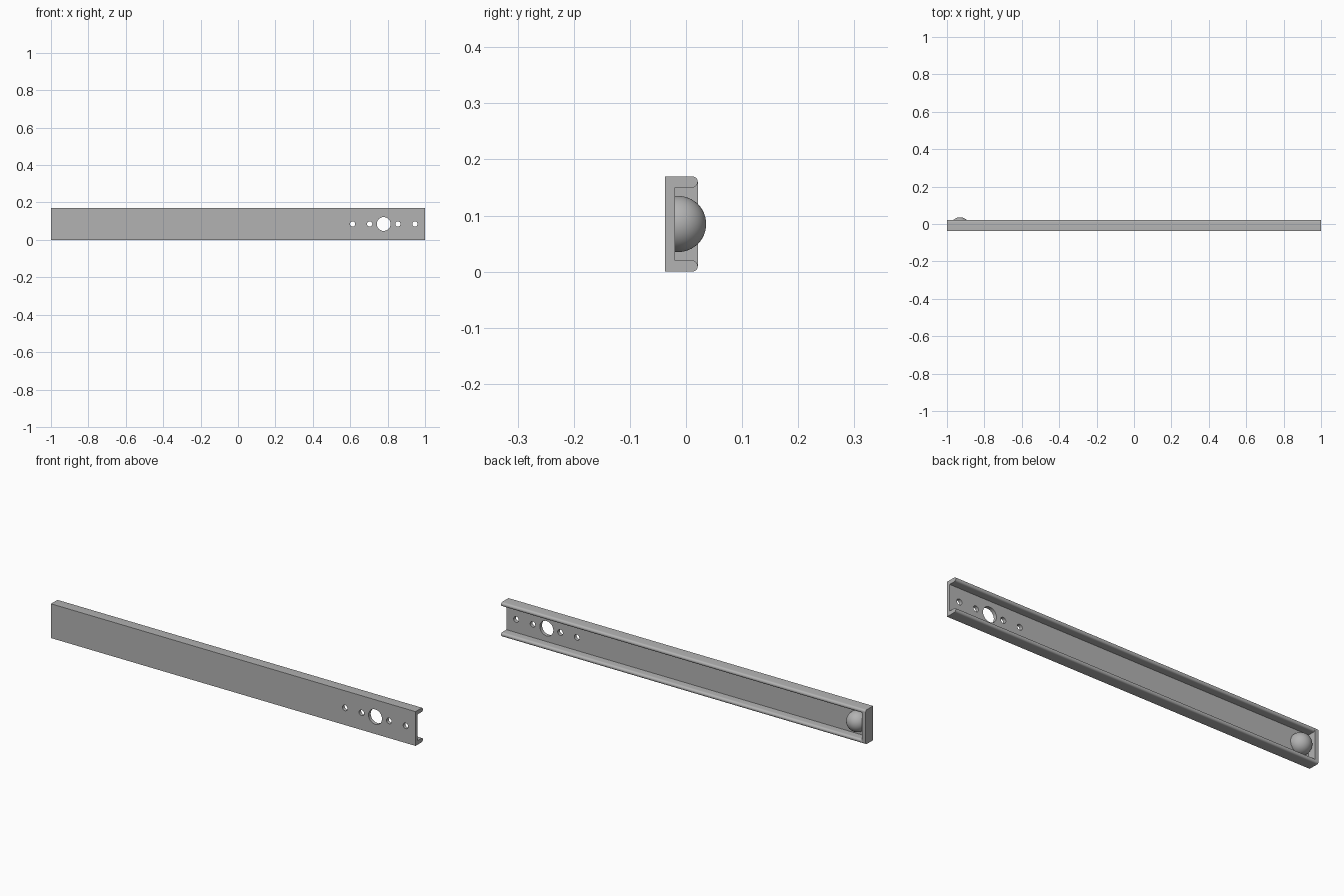
import bpy, bmesh, math
from mathutils import Matrix, Vector

cube = bpy.data.objects.get("Cube")
if cube:
    bpy.data.objects.remove(cube, do_unlink=True)

FRONT, WEB, BACK = -0.037, -0.02, 0.021   # depth of front face, web and lips
HEIGHT, WALL, MID = 0.17, 0.02, 0.085

grey = bpy.data.materials.new("steel_grey")
grey.use_nodes = True
colour = (0.45, 0.45, 0.45, 1)
grey.diffuse_color = colour
grey.node_tree.nodes["Principled BSDF"].inputs["Base Color"].default_value = colour


def make(name, bm):
    bmesh.ops.recalc_face_normals(bm, faces=bm.faces)
    mesh = bpy.data.meshes.new(name)
    bm.to_mesh(mesh)
    bm.free()
    mesh.materials.append(grey)
    obj = bpy.data.objects.new(name, mesh)
    bpy.context.collection.objects.link(obj)
    return obj


def activate(obj):
    bpy.ops.object.select_all(action='DESELECT')
    obj.select_set(True)
    bpy.context.view_layer.objects.active = obj


def extrude(name, profile, x0, x1):
    bm = bmesh.new()
    face = bm.faces.new([bm.verts.new((x0, y, z)) for y, z in profile])
    out = bmesh.ops.extrude_face_region(bm, geom=[face])
    moved = [v for v in out["geom"] if isinstance(v, bmesh.types.BMVert)]
    bmesh.ops.translate(bm, verts=moved, vec=(x1 - x0, 0, 0))
    return make(name, bm)


def boolean(obj, tool, operation):
    activate(obj)
    mod = obj.modifiers.new(operation, 'BOOLEAN')
    mod.operation, mod.object, mod.solver = operation, tool, 'EXACT'
    bpy.ops.object.modifier_apply(modifier=mod.name)
    bpy.data.objects.remove(tool, do_unlink=True)


def arc(y, z, r, start, end, steps):
    angles = [math.radians(start + (end - start) * i / steps) for i in range(steps + 1)]
    return [(y + r * math.cos(a), z + r * math.sin(a)) for a in angles]


# Channel with rounded lips, mirrored about its middle height
r = WALL / 2
lower = [(FRONT, 0)] + arc(BACK - r, r, r, -90, 90, 12) + [(WEB, WALL)]
upper = [(y, HEIGHT - z) for y, z in reversed(lower)]
channel = extrude("channel", lower + upper, -0.99, 1)

# End stop closing the right end
low = [(FRONT, 0)] + arc(BACK - r, r, r, -90, 0, 6)
stop = extrude("end_stop", low + [(y, HEIGHT - z) for y, z in reversed(low)], -1, -0.98)
boolean(channel, stop, 'UNION')

# Screw holes and the larger access hole
bm = bmesh.new()
for x, radius in ((0.613, 0.014), (0.704, 0.014), (0.779, 0.037), (0.855, 0.014), (0.946, 0.014)):
    bmesh.ops.create_cone(bm, cap_ends=True, segments=32, radius1=radius, radius2=radius, depth=0.1,
                          matrix=Matrix.Translation((x, FRONT, MID)) @ Matrix.Rotation(math.pi / 2, 4, 'X'))
boolean(channel, make("hole_cutter", bm), 'DIFFERENCE')

# Ball seated against the web and the end stop
bm = bmesh.new()
bmesh.ops.create_uvsphere(bm, u_segments=48, v_segments=24, radius=0.05,
                          matrix=Matrix.Translation((-0.93, -0.014, MID)))
bmesh.ops.bisect_plane(bm, geom=bm.verts[:] + bm.edges[:] + bm.faces[:],
                       plane_co=Vector((0, WEB - 0.003, 0)), plane_no=(0, 1, 0), clear_inner=True)
bmesh.ops.holes_fill(bm, edges=[e for e in bm.edges if e.is_boundary], sides=0)
ball = make("ball", bm)

for obj in (channel, ball):
    activate(obj)
    bpy.ops.object.shade_smooth_by_angle(angle=math.radians(35))
